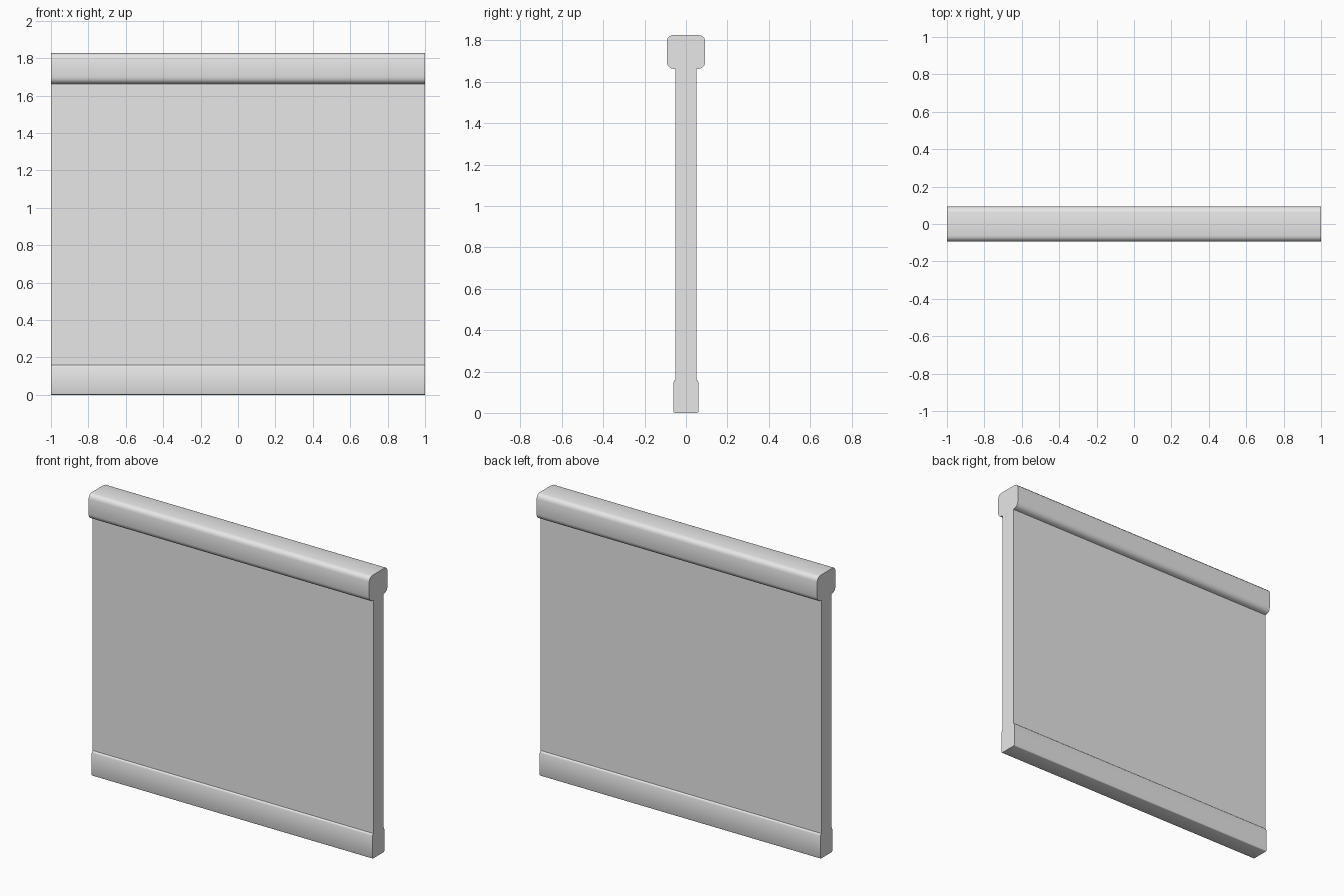
import bpy
import bmesh
import math

LENGTH = 2.0

cube = bpy.data.objects.get("Cube")
if cube:
    bpy.data.objects.remove(cube, do_unlink=True)

grey = bpy.data.materials.new("plain_grey")
grey.use_nodes = True
colour = (0.8, 0.8, 0.8, 1)
grey.diffuse_color = colour
grey.node_tree.nodes["Principled BSDF"].inputs["Base Color"].default_value = colour


def rounded_profile(half, low, high, r_low, r_high, steps):
    """Rectangle in y and z with separately rounded bottom and top corners."""
    corners = [(half, low, r_low, -90), (half, high, r_high, 0),
               (-half, high, r_high, 90), (-half, low, r_low, 180)]
    points = []
    for y, z, r, start in corners:
        if r == 0:
            points.append((y, z))
            continue
        cy = y - math.copysign(r, y)
        cz = z + r if z == low else z - r
        for i in range(steps + 1):
            a = math.radians(start + 90 * i / steps)
            points.append((cy + r * math.cos(a), cz + r * math.sin(a)))
    return points


def extrude_along_x(name, points):
    bm = bmesh.new()
    face = bm.faces.new([bm.verts.new((-LENGTH / 2, y, z)) for y, z in points])
    result = bmesh.ops.extrude_face_region(bm, geom=[face])
    moved = [g for g in result["geom"] if isinstance(g, bmesh.types.BMVert)]
    bmesh.ops.translate(bm, verts=moved, vec=(LENGTH, 0, 0))
    bmesh.ops.recalc_face_normals(bm, faces=bm.faces)
    mesh = bpy.data.meshes.new(name)
    bm.to_mesh(mesh)
    bm.free()
    mesh.materials.append(grey)
    obj = bpy.data.objects.new(name, mesh)
    bpy.context.collection.objects.link(obj)
    bpy.ops.object.select_all(action="DESELECT")
    obj.select_set(True)
    bpy.context.view_layer.objects.active = obj
    bpy.ops.object.shade_smooth_by_angle(angle=math.radians(50))
    return obj


# Flat wall panel between the base and the cap
extrude_along_x("wall_panel", rounded_profile(0.05, 0.15, 1.67, 0, 0, 1))

# Slightly wider plinth with softened edges
extrude_along_x("base_plinth", rounded_profile(0.06, 0, 0.16, 0.006, 0.012, 2))

# Rounded coping rail along the top
extrude_along_x("top_cap", rounded_profile(0.093, 1.662, 1.826, 0.035, 0.03, 3))
